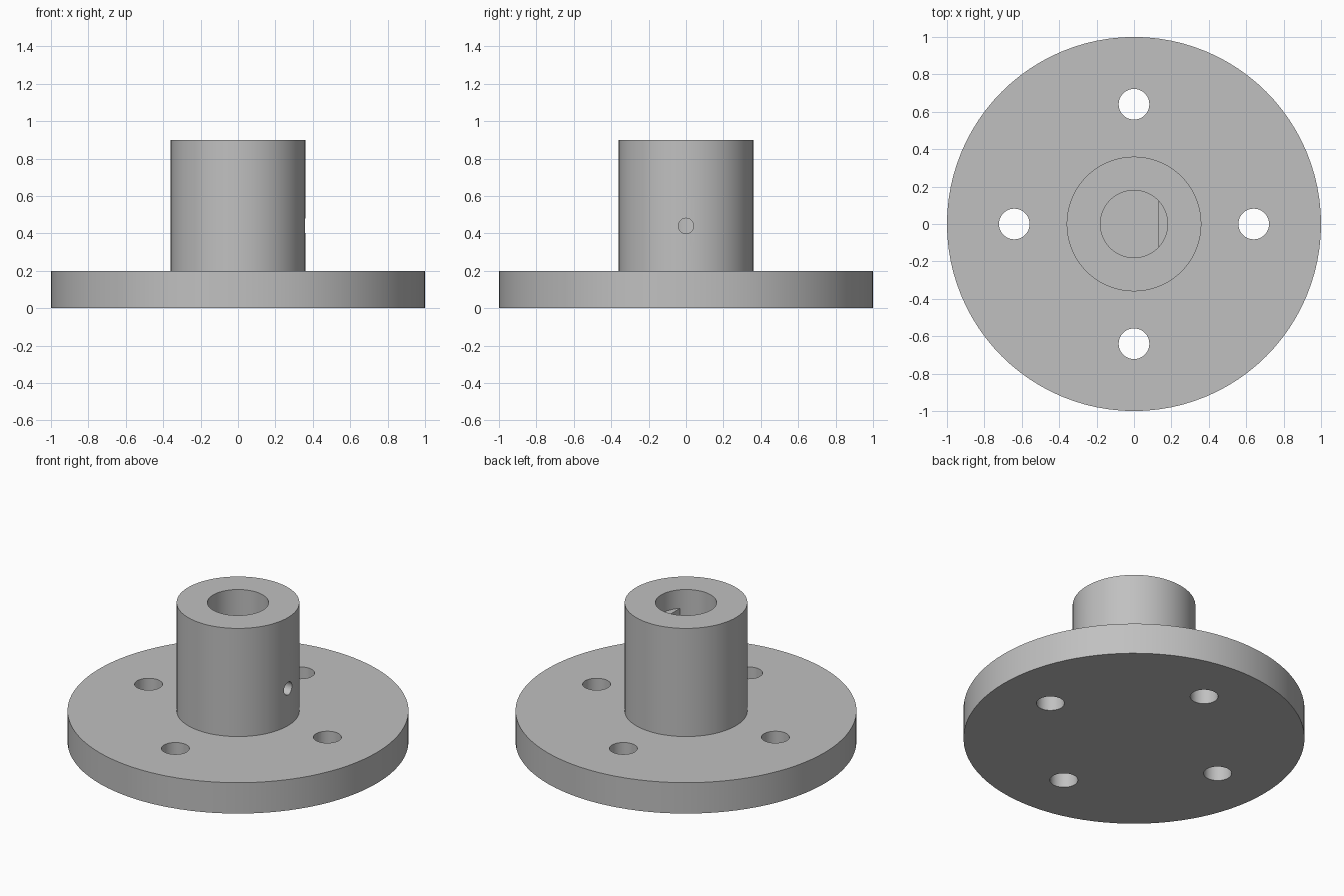
import bpy
import bmesh
import math
from mathutils import Matrix, Vector

if "Cube" in bpy.data.objects:
    bpy.data.objects.remove(bpy.data.objects["Cube"], do_unlink=True)

FLANGE_R, FLANGE_TOP = 1.0, 0.2
HUB_R, HUB_TOP = 0.36, 0.9
BORE_R, BORE_FLOOR = 0.18, 0.1
FLAT_X, FLAT_TOP = 0.13, 0.78
BOLT_CIRCLE, BOLT_R = 0.64, 0.082
SCREW_R, SCREW_Z = 0.041, 0.44

grey = bpy.data.materials.new("plain grey")
grey.use_nodes = True
grey.diffuse_color = (0.53, 0.53, 0.53, 1)
grey.node_tree.nodes["Principled BSDF"].inputs["Base Color"].default_value = (0.53, 0.53, 0.53, 1)


def make_object(name, bm):
    bmesh.ops.recalc_face_normals(bm, faces=bm.faces[:])
    mesh = bpy.data.meshes.new(name)
    bm.to_mesh(mesh)
    bm.free()
    mesh.materials.append(grey)
    obj = bpy.data.objects.new(name, mesh)
    bpy.context.collection.objects.link(obj)
    return obj


def cylinder(name, radius, start, end, sides):
    """Cylinder whose axis runs from start to end."""
    start, end = Vector(start), Vector(end)
    axis = end - start
    turn = axis.to_track_quat("Z", "Y").to_matrix().to_4x4()
    bm = bmesh.new()
    bmesh.ops.create_cone(bm, cap_ends=True, segments=sides, radius1=radius,
                          radius2=radius, depth=axis.length,
                          matrix=Matrix.Translation((start + end) / 2) @ turn)
    return make_object(name, bm)


def lathe(name, profile, sides):
    """Closed solid ringed up from (radius, height) points."""
    bm = bmesh.new()
    rings = [[bm.verts.new((r * math.cos(math.tau * i / sides),
                            r * math.sin(math.tau * i / sides), z))
              for i in range(sides)] for r, z in profile]
    for low, high in zip(rings, rings[1:]):
        for i in range(sides):
            j = (i + 1) % sides
            bm.faces.new((low[i], low[j], high[j], high[i]))
    bm.faces.new(rings[0])
    bm.faces.new(rings[-1])
    return make_object(name, bm)


def cut(target, cutter):
    """Subtract the cutter from the target and discard it."""
    mod = target.modifiers.new("cut", "BOOLEAN")
    mod.operation = "DIFFERENCE"
    mod.solver = "EXACT"
    mod.object = cutter
    bpy.context.view_layer.objects.active = target
    bpy.ops.object.modifier_apply(modifier=mod.name)
    bpy.data.objects.remove(cutter, do_unlink=True)


# Flange and hub as one solid
body = lathe("flanged_hub", [(FLANGE_R, 0), (FLANGE_R, FLANGE_TOP),
                             (HUB_R, FLANGE_TOP), (HUB_R, HUB_TOP)], 96)

# Blind shaft bore: round at the mouth, flattened on one side below
bore = cylinder("bore_cutter", BORE_R, (0, 0, BORE_FLOOR), (0, 0, HUB_TOP + 0.1), 64)
bm = bmesh.new()
bmesh.ops.create_cube(bm, size=1, matrix=Matrix.Translation((FLAT_X + 0.5, 0, FLAT_TOP - 0.5))
                      @ Matrix.Diagonal((1, 1, 1, 1)))
cut(bore, make_object("flat_cutter", bm))
cut(body, bore)

# Set screw hole through the hub wall into the flat
cut(body, cylinder("screw_cutter", SCREW_R, (0.05, 0, SCREW_Z), (0.5, 0, SCREW_Z), 32))

# Four bolt holes through the flange
for i in range(4):
    a = i * math.pi / 2
    x, y = BOLT_CIRCLE * math.cos(a), BOLT_CIRCLE * math.sin(a)
    cut(body, cylinder("bolt_cutter", BOLT_R, (x, y, -0.1), (x, y, FLANGE_TOP + 0.1), 40))

# Smooth walls with crisp rims
bpy.ops.object.select_all(action="DESELECT")
body.select_set(True)
bpy.context.view_layer.objects.active = body
bpy.ops.object.shade_smooth_by_angle(angle=math.radians(30))
